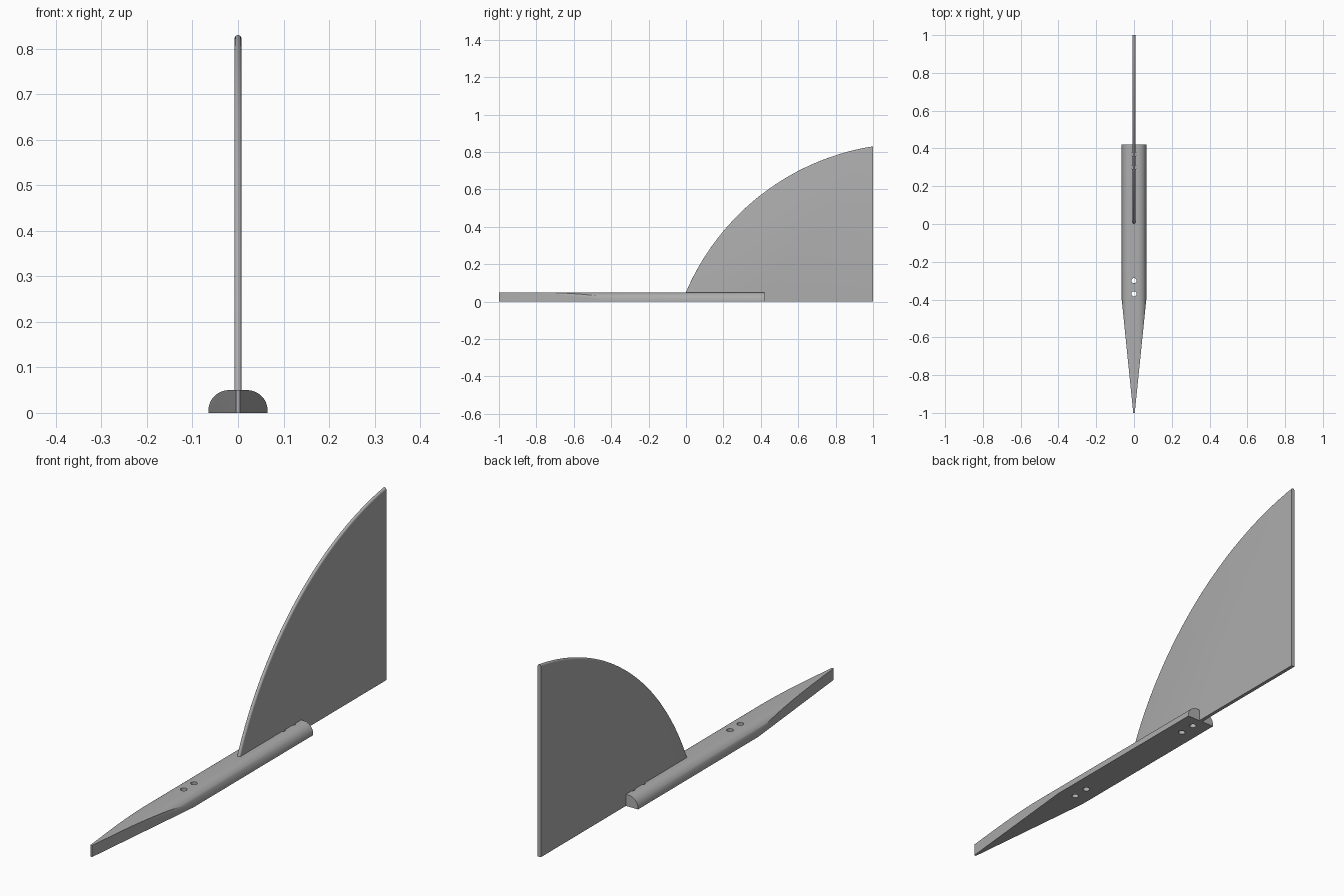
import bpy, bmesh
from math import sin, cos, asin, acos, pi, radians
from mathutils import Vector, Matrix

cube = bpy.data.objects.get("Cube")
if cube:
    bpy.data.objects.remove(cube, do_unlink=True)

grey = bpy.data.materials.new("plain grey")
grey.use_nodes = True
colour = (0.42, 0.42, 0.42, 1)
grey.diffuse_color = colour
grey.node_tree.nodes["Principled BSDF"].inputs["Base Color"].default_value = colour


def make_object(name, bm):
    bmesh.ops.recalc_face_normals(bm, faces=bm.faces)
    mesh = bpy.data.meshes.new(name)
    bm.to_mesh(mesh)
    bm.free()
    mesh.materials.append(grey)
    obj = bpy.data.objects.new(name, mesh)
    bpy.context.collection.objects.link(obj)
    return obj


def select_only(obj):
    bpy.ops.object.select_all(action='DESELECT')
    obj.select_set(True)
    bpy.context.view_layer.objects.active = obj


def loft(layers):
    """Closed solid through a list of matching point loops."""
    bm = bmesh.new()
    rings = [[bm.verts.new(p) for p in layer] for layer in layers]
    n = len(rings[0])
    for a, b in zip(rings, rings[1:]):
        for i in range(n):
            j = (i + 1) % n
            bm.faces.new((a[i], a[j], b[j], b[i]))
    bm.faces.new(rings[0])
    bm.faces.new(rings[-1])
    return bm


# Base bar: flat underside, rounded upper corners
HALF_W, HEIGHT, CORNER = 0.065, 0.05, 0.045
FRONT, BACK, SHOULDER, TIP = -1.0, 0.42, -0.4, 0.004
STEPS = 12
side = [(HALF_W, 0)]
for i in range(STEPS + 1):
    a = i / STEPS * pi / 2
    side.append((HALF_W - CORNER + CORNER * cos(a), HEIGHT - CORNER + CORNER * sin(a)))
section = side + [(-x, z) for x, z in reversed(side)]
bm = loft([[(x, y, z) for x, z in section] for y in (FRONT, BACK)])

# Pointed nose: slice both flanks with upright planes
for s in (1, -1):
    normal = Vector((s * (SHOULDER - FRONT), -(HALF_W - TIP), 0)).normalized()
    cut = bmesh.ops.bisect_plane(
        bm, geom=bm.verts[:] + bm.edges[:] + bm.faces[:], dist=1e-6,
        plane_co=(s * TIP, FRONT, 0), plane_no=normal, clear_outer=True)
    rim = [e for e in cut["geom_cut"] if isinstance(e, bmesh.types.BMEdge)]
    rim = [e for e in rim if e.is_boundary]
    bmesh.ops.holes_fill(bm, edges=rim, sides=0)
base = make_object("base", bm)

# Two pairs of screw holes drilled through the base
bm = bmesh.new()
for y in (-0.37, -0.30, 0.30, 0.37):
    bmesh.ops.create_cone(bm, cap_ends=True, segments=24, radius1=0.0135,
                          radius2=0.0135, depth=0.2, matrix=Matrix.Translation((0, y, 0.02)))
drill = make_object("hole_cutter", bm)
drill.hide_render = True
mod = base.modifiers.new("holes", 'BOOLEAN')
mod.operation = 'DIFFERENCE'
mod.solver = 'EXACT'
mod.object = drill
select_only(base)
bpy.ops.object.modifier_apply(modifier=mod.name)
bpy.data.objects.remove(drill, do_unlink=True)

# Fin: arc-edged plate with a half-round leading edge
HALF_T, RADIUS, CY, CZ = 0.0075, 1.308, 1.2035, -0.462
FOOT = 0.045
layers = []
for k in range(9):
    a = -pi / 2 + k * pi / 8
    r = RADIUS - HALF_T + HALF_T * cos(a)
    t0, t1 = asin((FOOT - CZ) / r), acos((CY - 1) / r)
    arc = []
    for i in range(41):
        t = t0 + (t1 - t0) * i / 40
        arc.append((CY - r * cos(t), CZ + r * sin(t)))
    outline = arc + [(1, 0), (BACK, 0), (BACK, FOOT)]
    layers.append([(HALF_T * sin(a), y, z) for y, z in outline])
fin = make_object("fin", loft(layers))

for obj in (base, fin):
    select_only(obj)
    bpy.ops.object.shade_smooth_by_angle(angle=radians(30))
